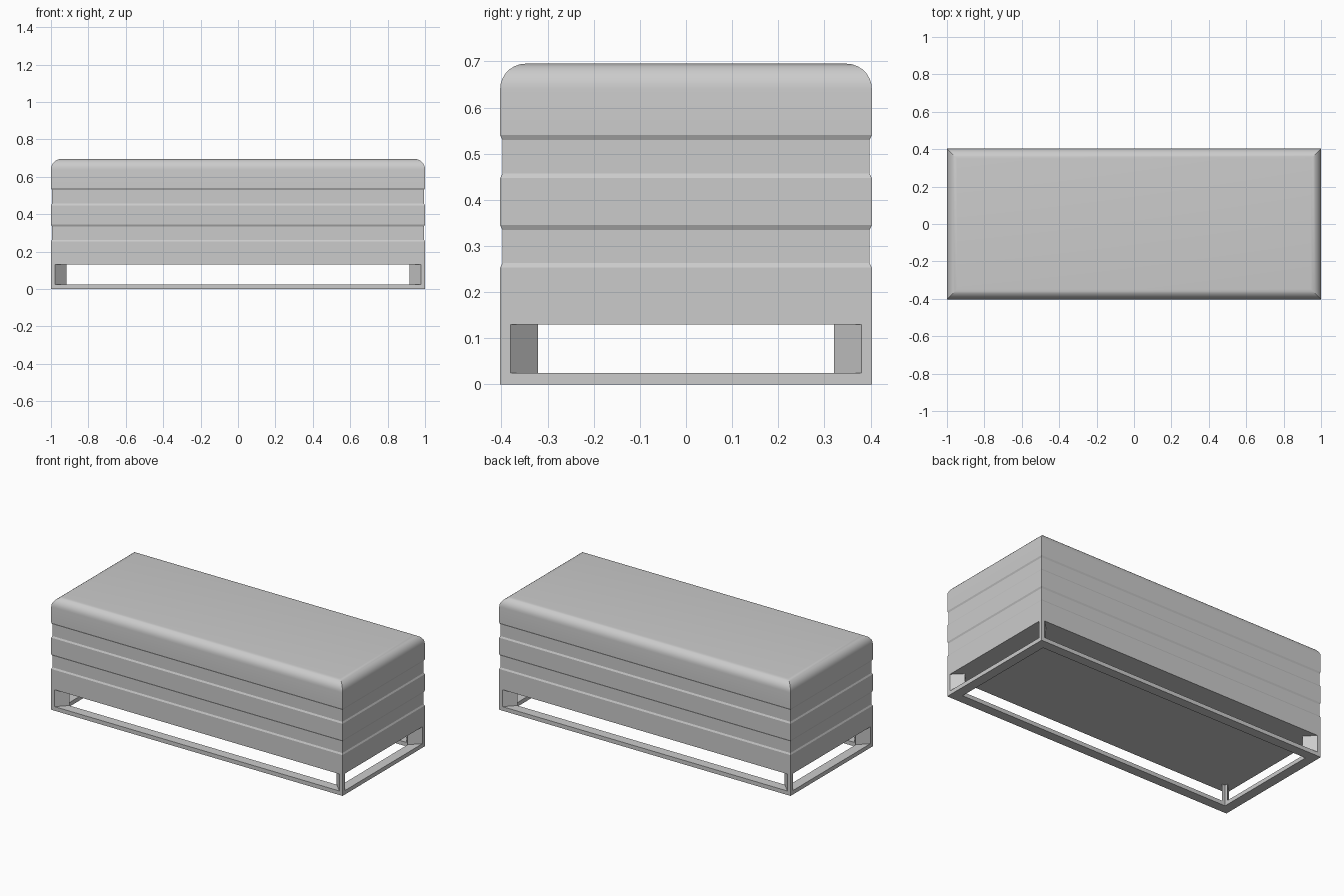
import bpy, bmesh, math

if "Cube" in bpy.data.objects:
    bpy.data.objects.remove(bpy.data.objects["Cube"], do_unlink=True)

HX, HY = 1.0, 0.403            # half length and half depth
SILL, HEAD, SEAM, TOP = 0.025, 0.13, 0.153, 0.695
RAIL = 0.06                    # rail width
LIP = 0.022                    # visible post width

grey = bpy.data.materials.new("warm_grey")
grey.use_nodes = True
grey.diffuse_color = (0.6, 0.6, 0.6, 1)
grey.node_tree.nodes["Principled BSDF"].inputs["Base Color"].default_value = (0.6, 0.6, 0.6, 1)


def finish(name, bm):
    bmesh.ops.recalc_face_normals(bm, faces=bm.faces)
    mesh = bpy.data.meshes.new(name)
    bm.to_mesh(mesh)
    bm.free()
    mesh.materials.append(grey)
    obj = bpy.data.objects.new(name, mesh)
    bpy.context.collection.objects.link(obj)
    return obj


def rect_loop(bm, inset, z):
    x, y = HX - inset, HY - inset
    return [bm.verts.new(p) for p in ((-x, -y, z), (x, -y, z), (x, y, z), (-x, y, z))]


def bridge(bm, a, b):
    n = len(a)
    for i in range(n):
        j = (i + 1) % n
        bm.faces.new((a[i], a[j], b[j], b[i]))


# Upholstered body: rectangular loops following a profile of inset and height
profile = [(0, SEAM), (0, 0.253)]
for low, high in ((0.263, 0.335), (0.457, 0.53)):
    profile += [(0.005, low), (0.005, high), (0, high + 0.01)]
    if high < 0.5:
        profile.append((0, 0.447))
radius, steps = 0.055, 7
for i in range(steps + 1):
    a = math.pi / 2 * i / steps
    profile.append((radius * (1 - math.cos(a)), TOP - radius + radius * math.sin(a)))
bm = bmesh.new()
loops = [rect_loop(bm, d, z) for d, z in profile]
for a, b in zip(loops, loops[1:]):
    bridge(bm, a, b)
bm.faces.new(loops[0])
bm.faces.new(loops[-1])
body = finish("cushioned_body", bm)
bpy.context.view_layer.objects.active = body
body.select_set(True)
bpy.ops.object.shade_smooth_by_angle(angle=math.radians(22))
body.select_set(False)


# Rectangular rails above and below the openings
def rail(name, z0, z1):
    bm = bmesh.new()
    rings = [rect_loop(bm, d, z) for d, z in ((0, z0), (0, z1), (RAIL, z1), (RAIL, z0))]
    for i in range(4):
        bridge(bm, rings[i], rings[(i + 1) % 4])
    return finish(name, bm)


rail("base_rail", 0, SILL)
rail("upper_rail", HEAD, SEAM)

# Panel closing the underside
bm = bmesh.new()
lower, upper = rect_loop(bm, RAIL, HEAD), rect_loop(bm, RAIL, SEAM)
bridge(bm, lower, upper)
bm.faces.new(lower)
bm.faces.new(upper)
finish("underside_panel", bm)

# Corner posts with splayed sides, one for each corner
section = [(0, 0), (LIP, 0), (LIP + RAIL, RAIL), (RAIL, RAIL), (RAIL, LIP + RAIL), (0, LIP)]
for side, sx in (("left", 1), ("right", -1)):
    for end, sy in (("front", -1), ("back", 1)):
        bm = bmesh.new()
        rings = [[bm.verts.new((sx * (HX - u), sy * (HY - v), z)) for u, v in section]
                 for z in (SILL, HEAD)]
        bridge(bm, *rings)
        for ring in rings:
            bm.faces.new(ring)
        finish(f"{end}_{side}_post", bm)
